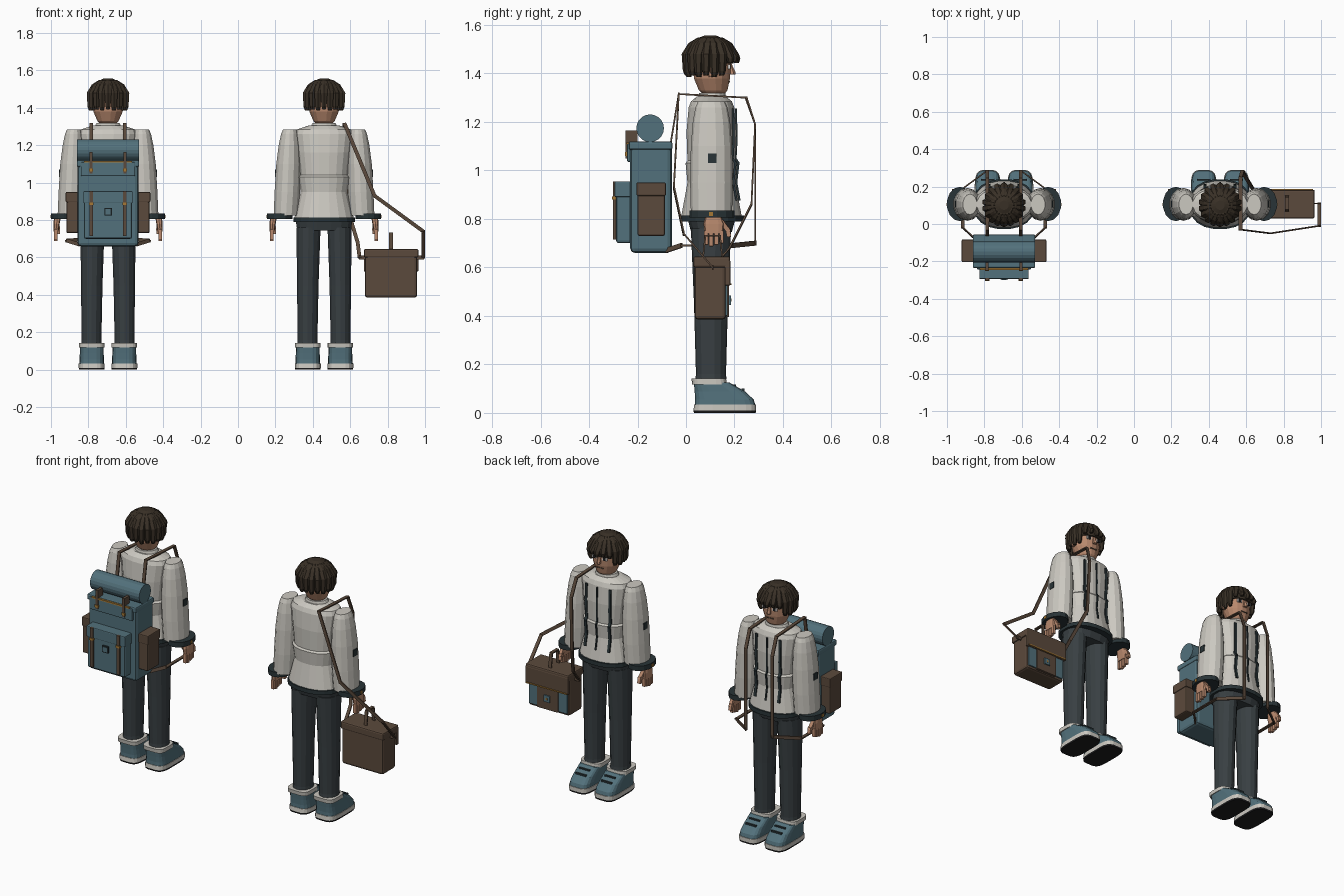
import bpy, bmesh, math
from mathutils import Vector, Matrix

if "Cube" in bpy.data.objects:
    bpy.data.objects.remove(bpy.data.objects["Cube"])


def material(name, *rgb):
    m = bpy.data.materials.new(name)
    m.use_nodes = True
    m.diffuse_color = (*rgb, 1)
    m.node_tree.nodes["Principled BSDF"].inputs["Base Color"].default_value = (*rgb, 1)
    return m


CREAM = material("cream cloth", .60, .58, .53)
TEAL = material("teal canvas", .085, .165, .2)
BROWN = material("brown leather", .105, .068, .045)
CHARCOAL = material("charcoal cloth", .04, .05, .055)
TRIM = material("dark trim", .022, .034, .038)
HAIR = material("dark brown hair", .04, .029, .019)
SKIN = material("skin", .48, .25, .155)
GOLD = material("gold", .38, .19, .035)
BLACK = material("black rubber", .012, .012, .013)
WHITE = material("eye white", .75, .73, .7)


def finish(name, bm, mat):
    bmesh.ops.recalc_face_normals(bm, faces=bm.faces)
    me = bpy.data.meshes.new(name)
    bm.to_mesh(me)
    bm.free()
    me.materials.append(mat)
    ob = bpy.data.objects.new(name, me)
    bpy.context.collection.objects.link(ob)
    return ob


def box(name, lo, hi, mat, bevel=0):
    bm = bmesh.new()
    lo, hi = Vector(lo), Vector(hi)
    bmesh.ops.create_cube(bm, size=1, matrix=Matrix.Translation((lo + hi) / 2) @ Matrix.Diagonal((*(hi - lo), 1)))
    if bevel:
        bmesh.ops.bevel(bm, geom=bm.edges[:], offset=bevel, segments=2, profile=.5, affect='EDGES')
    return finish(name, bm, mat)


def loft(name, rings, mat, n=16, power=2):
    """Stack of superellipse rings, each (x, y, z, rx, ry)."""
    bm = bmesh.new()
    bow = lambda v: math.copysign(abs(v) ** (2 / power), v)
    loops = []
    for x, y, z, rx, ry in rings:
        angles = [2 * math.pi * (i + .5) / n for i in range(n)]
        loops.append([bm.verts.new((x + rx * bow(math.cos(a)), y + ry * bow(math.sin(a)), z)) for a in angles])
    for a, b in zip(loops, loops[1:]):
        for i in range(n):
            bm.faces.new((a[i], a[(i + 1) % n], b[(i + 1) % n], b[i]))
    bm.faces.new(loops[0])
    bm.faces.new(loops[-1])
    return finish(name, bm, mat)


def strap(name, points, mat=BROWN, width=.02, thick=.007):
    """Flat band that follows a polyline."""
    bm = bmesh.new()
    pts = [Vector(p) for p in points]
    for a, b in zip(pts, pts[1:]):
        d = (b - a).normalized()
        side = Vector((1, 0, 0)) if abs(d.y) > .8 else d.cross(Vector((0, 1, 0))).normalized()
        side = (side - d * side.dot(d)).normalized()
        up = side.cross(d)
        rot = Matrix((side, d, up)).transposed().to_4x4()
        size = Matrix.Diagonal((width, (b - a).length + thick, thick, 1))
        bmesh.ops.create_cube(bm, size=1, matrix=Matrix.Translation((a + b) / 2) @ rot @ size)
    return finish(name, bm, mat)


def head(cx, tag):
    loft("head" + tag, [(cx, .115, 1.31, .04, .04), (cx, .112, 1.33, .058, .06), (cx, .107, 1.38, .08, .076),
                        (cx, .107, 1.45, .087, .08), (cx, .107, 1.52, .07, .07)], SKIN)
    loft("neck" + tag, [(cx, .11, 1.26, .05, .045), (cx, .11, 1.34, .046, .042)], SKIN, 12)
    loft("nose" + tag, [(cx, .188, 1.395, .013, .015), (cx, .186, 1.405, .012, .018), (cx, .18, 1.44, .006, .008)], SKIN, 6)
    box("mouth" + tag, (cx - .022, .174, 1.362), (cx + .022, .182, 1.368), BROWN)
    for s, side in ((-1, "right"), (1, "left")):
        ex = cx + s * .034
        box(f"{side}_eye{tag}", (ex - .016, .174, 1.418), (ex + .016, .183, 1.437), WHITE)
        box(f"{side}_pupil{tag}", (ex - .008, .178, 1.418), (ex + .008, .186, 1.437), BLACK)
        box(f"{side}_brow{tag}", (ex - .02, .177, 1.442), (ex + .02, .186, 1.449), HAIR)
        loft(f"{side}_ear{tag}", [(cx + s * .087, .1, z, .01, r) for z, r in ((1.385, .008), (1.41, .018), (1.435, .012))], SKIN, 8)
    # Hair cap with hanging locks
    cap = [(1.44, .097), (1.48, .105), (1.515, .092), (1.54, .065), (1.556, .025)]
    loft("hair_cap" + tag, [(cx, .1, z, r, r) for z, r in cap], HAIR)
    count = 18
    for i in range(count):
        a = 2 * math.pi * (i + .5) / count
        c, s = math.cos(a), math.sin(a)
        front = s > .6
        low = (1.45 if i % 2 else 1.442) if front else 1.385 + .006 * (i % 2)
        path = [(low, .108 if front else .094, .01), (low + .02, .108 if front else .097, .016),
                (1.48, .097, .021), (1.525, .068, .022), (1.548, .04, .012)]
        loft(f"hair_lock_{i + 1}{tag}", [(cx + c * r, .1 + s * r, z, w, w) for z, r, w in path], HAIR, 6)


def person(cx, tag):
    head(cx, tag)
    # Jacket body, collar and hem
    body = [(.80, .163, .128), (.95, .126, .1), (1.03, .14, .108), (1.04, .128, .1),
            (1.16, .142, .104), (1.26, .155, .095), (1.285, .145, .085), (1.305, .085, .06)]
    loft("jacket" + tag, [(cx, .105, z, rx, ry) for z, rx, ry in body], CREAM, 20, 2.3)
    loft("collar" + tag, [(cx, .108, 1.285, .08, .06), (cx, .108, 1.32, .062, .055)], CREAM)
    loft("jacket_hem" + tag, [(cx, .106, .79, .166, .134), (cx, .106, .815, .166, .134)], TRIM, 20, 2.3)
    # Zip and chest trims follow the front surface
    for x, w, name in ((-.08, .016, "right_trim"), (0, .008, "zip"), (.08, .016, "left_trim")):
        drop = .012 if x else 0
        line = [(cx + x, .206 - drop, 1.25), (cx + x, .208 - drop, 1.12), (cx + x, .204 - drop, 1.05),
                (cx + x, .216 - drop, 1.03), (cx + x, .207 - drop, .95), (cx + x, .22 - drop, .88)]
        strap(name + tag, line, TRIM, w, .009)
    loft("hips" + tag, [(cx, .105, .745, .145, .085), (cx, .105, .80, .155, .1)], CHARCOAL, 16, 2.4)
    for s, side in ((-1, "right"), (1, "left")):
        X = lambda d: cx + s * d
        # Sleeve, cuff and hand
        sleeve = [(.825, .203, .068, .085), (.95, .196, .07, .088), (1.1, .19, .067, .085),
                  (1.2, .186, .058, .077), (1.26, .184, .047, .066), (1.285, .182, .038, .055)]
        loft(f"{side}_sleeve{tag}", [(X(d), .105, z, rx, ry) for z, d, rx, ry in sleeve], CREAM, 14)
        loft(f"{side}_cuff{tag}", [(X(.236), .107, z, .07, .092) for z in (.805, .835)], TRIM, 14)
        box(f"{side}_cuff_button{tag}", (X(.304) - .004, .095, .812), (X(.304) + .004, .112, .828), GOLD)
        box(f"{side}_sleeve_patch{tag}", (X(.259) - .004, .09, 1.03), (X(.259) + .004, .125, 1.07), TRIM)
        loft(f"{side}_palm{tag}", [(X(.278), .115, .74, .014, .038), (X(.275), .115, .78, .017, .043),
                                   (X(.27), .112, .82, .019, .03)], SKIN, 10, 3)
        for i in range(4):
            y = .083 + i * .021
            tip = .687 + .006 * abs(i - 1)
            box(f"{side}_finger_{i + 1}{tag}", (X(.279) - .01, y - .009, tip), (X(.279) + .01, y + .009, .75), SKIN, .003)
        strap(f"{side}_thumb{tag}", [(X(.272), .15, .785), (X(.268), .172, .755), (X(.268), .176, .735)], SKIN, .02, .018)
        # Trouser leg
        leg = [(.14, .088, .056, .064), (.16, .088, .054, .062), (.45, .087, .059, .07), (.76, .083, .066, .083)]
        loft(f"{side}_leg{tag}", [(X(d), .103, z, rx, ry) for z, d, rx, ry in leg], CHARCOAL, 14)
        # Shoe: rubber tread, pale sole, upper and collar
        def shoe(part, levels, mat):
            loft(f"{side}_{part}{tag}", [(X(.087), (a + b) / 2, z, w, (b - a) / 2) for z, a, b, w in levels], mat, 20, 4)
        shoe("tread", [(0, .032, .288, .068), (.01, .03, .29, .07)], BLACK)
        shoe("sole", [(.01, .03, .29, .07), (.034, .033, .29, .07)], CREAM)
        shoe("upper", [(.034, .036, .286, .067), (.055, .037, .28, .066), (.088, .035, .245, .064), (.125, .032, .18, .064)], TEAL)
        shoe("shoe_collar", [(.118, .025, .168, .069), (.142, .022, .166, .069)], CREAM)
        for i in range(2):
            y, z = .2 + .035 * i, .112 - .018 * i
            box(f"{side}_lace_{i + 1}{tag}", (X(.087) - .035, y - .006, z - .006), (X(.087) + .035, y + .006, z + .006), TRIM)


def backpack(cx):
    def part(name, lo, hi, mat, bevel=0):
        box(name, (cx + lo[0], *lo[1:]), (cx + hi[0], *hi[1:]), mat, bevel)
    part("pack_body", (-.163, -.23, .66), (.163, -.058, 1.11), TEAL, .018)
    part("pack_lid", (-.167, -.236, 1.085), (.167, -.056, 1.12), TEAL, .008)
    part("pack_lid_flap", (-.145, -.243, 1.035), (.145, -.225, 1.11), TEAL, .005)
    part("pack_lid_piping", (-.128, -.247, 1.108), (.128, -.235, 1.116), GOLD)
    part("front_pocket", (-.128, -.288, .70), (.128, -.225, .95), TEAL, .01)
    part("front_pocket_flap", (-.132, -.294, .89), (.132, -.225, .955), TEAL, .005)
    part("pocket_badge", (-.02, -.298, .825), (.02, -.286, .865), TRIM)
    part("badge_inset", (-.014, -.3, .831), (.014, -.29, .859), TEAL)
    for s, side in ((-1, "right"), (1, "left")):
        def pair(name, x0, x1, y0, y1, z0, z1, mat, bevel=0):
            a, b = sorted((s * x0, s * x1))
            part(f"{side}_{name}", (a, y0, z0), (b, y1, z1), mat, bevel)
        pair("side_pocket", .155, .222, -.2, -.087, .73, .945, BROWN, .008)
        pair("side_pocket_flap", .155, .226, -.204, -.083, .895, .95, BROWN, .005)
        pair("pocket_strap", .08, .1, -.302, -.28, .715, .955, BROWN)
        pair("pocket_buckle", .078, .102, -.305, -.28, .88, .893, GOLD)
        pair("lid_strap", .083, .099, -.249, -.2, 1.05, 1.165, BROWN)
        pair("lid_buckle", .08, .102, -.252, -.24, 1.06, 1.075, GOLD)
        # Shoulder strap looped round to the base
        path = [(.09, -.065, 1.1), (.09, -.03, 1.315), (.09, .245, 1.3), (.09, .285, 1.19),
                (.09, .285, .7), (.22, .19, .69), (.22, -.02, .69), (.155, -.08, .67)]
        strap(f"{side}_shoulder_strap", [(cx + s * x, y, z) for x, y, z in path])
    # Bedroll
    bm = bmesh.new()
    bmesh.ops.create_cone(bm, cap_ends=True, segments=20, radius1=.057, radius2=.057, depth=.334,
                          matrix=Matrix.Translation((cx, -.148, 1.174)) @ Matrix.Rotation(math.pi / 2, 4, 'Y'))
    finish("bedroll", bm, TEAL)


def satchel(cx):
    def part(name, lo, hi, mat, bevel=0):
        box(name, (cx + lo[0], *lo[1:]), (cx + hi[0], *hi[1:]), mat, bevel)
    part("bag_body", (.218, .035, .385), (.498, .165, .62), BROWN, .015)
    part("bag_top", (.213, .03, .6), (.505, .182, .645), BROWN, .008)
    part("bag_flap", (.213, .16, .525), (.505, .183, .63), BROWN, .005)
    part("bag_flap_piping", (.22, .176, .527), (.498, .187, .534), GOLD)
    part("bag_front_panel", (.228, .15, .4), (.488, .172, .53), TEAL, .004)
    part("bag_centre_panel", (.285, .155, .395), (.431, .178, .53), BROWN, .004)
    part("bag_clasp", (.338, .17, .445), (.378, .185, .485), TEAL)
    part("clasp_stud", (.352, .18, .459), (.364, .188, .471), GOLD)
    handle = [(.358, .07, .64), (.358, .08, .73), (.358, .14, .73), (.358, .15, .64)]
    strap("bag_handle", [(cx + x, y, z) for x, y, z in handle])
    # Long strap over one shoulder, joining both ends of the bag
    path = [(.225, .11, .6), (.19, .11, .6), (.18, .18, .68), (.125, .27, .86), (.12, .285, 1.19),
            (.11, .25, 1.3), (.11, -.03, 1.315), (.27, -.05, .93), (.53, -.01, .74), (.53, .11, .6), (.49, .11, .6)]
    strap("bag_strap", [(cx + x, y, z) for x, y, z in path])


person(-.695, "_a")
backpack(-.695)
person(.46, "_b")
satchel(.46)
